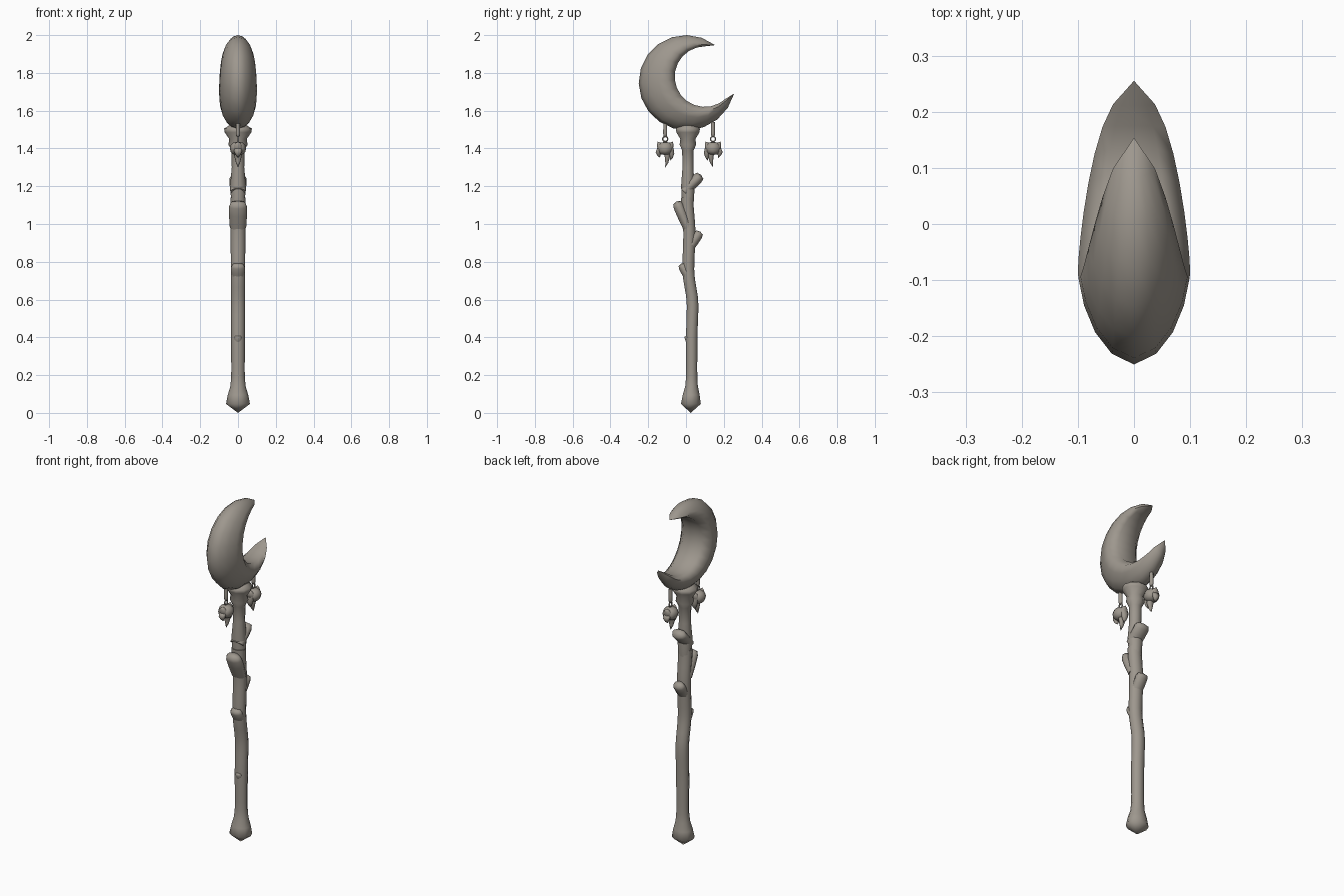
import bpy, bmesh, math
from mathutils import Vector

cube = bpy.data.objects.get("Cube")
if cube:
    bpy.data.objects.remove(cube, do_unlink=True)

stone_color = (.34, .31, .27, 1)
stone = bpy.data.materials.new("warm grey")
stone.use_nodes = True
stone.diffuse_color = stone_color
shader = stone.node_tree.nodes["Principled BSDF"]
shader.inputs["Base Color"].default_value = stone_color
shader.inputs["Roughness"].default_value = .8


def finish(obj):
    """Give the part its colour and smooth shading."""
    obj.data.materials.append(stone)
    bpy.ops.object.select_all(action='DESELECT')
    obj.select_set(True)
    bpy.context.view_layer.objects.active = obj
    bpy.ops.object.shade_smooth_by_angle(angle=math.radians(75))


def loft(name, rings):
    """Skin closed rings of points; collapsed rings become poles."""
    bm = bmesh.new()
    loops = [[bm.verts.new(point) for point in ring] for ring in rings]
    count = len(rings[0])
    for lower, upper in zip(loops, loops[1:]):
        for i in range(count):
            j = (i + 1) % count
            bm.faces.new((lower[i], lower[j], upper[j], upper[i]))
    for end in (loops[0], loops[-1]):
        if (end[0].co - end[count // 2].co).length > .001:
            bm.faces.new(end)
    bmesh.ops.remove_doubles(bm, verts=bm.verts, dist=.0002)
    bmesh.ops.recalc_face_normals(bm, faces=bm.faces)
    mesh = bpy.data.meshes.new(name)
    bm.to_mesh(mesh)
    bm.free()
    obj = bpy.data.objects.new(name, mesh)
    bpy.context.collection.objects.link(obj)
    finish(obj)


def tube(name, path, widen=1.0, sides=10, side=Vector((0, 1, 0))):
    """Loft round rings along rows of y, z, radius; widen stretches across x."""
    angles = [math.tau * i / sides for i in range(sides)]
    loft(name, [
        [Vector((widen * radius * math.cos(a), y, z)) + side * radius * math.sin(a)
         for a in angles]
        for y, z, radius in path])


# Shares of length and radius along a cut twig and along a pointed spike
blunt = [(0, .9), (.5, 1), (.8, 1), (.95, .8), (1, 0)]
spike = [(0, 1), (.4, .9), (.75, .5), (1, 0)]


def limb(name, start, end, radius, taper, bend=0.0, widen=1.3):
    """Short branch from start to end in the side plane, bowed by bend."""
    start, end = Vector((0, *start)), Vector((0, *end))
    along = (end - start).normalized()
    path = []
    for share, scale in taper:
        point = start.lerp(end, share)
        bow = bend * math.sin(math.pi * share)
        path.append((point.y + bow, point.z, radius * scale))
    tube(name, path, widen, side=Vector((0, along.z, -along.y)))


def polar(center, radius, degrees):
    """Point on a circle in the side plane."""
    a = math.radians(degrees)
    return Vector((0, center[0] + radius * math.cos(a), center[1] + radius * math.sin(a)))


def mix(start, end, share):
    return start + (end - start) * share


# Crescent head: two offset circles meeting at the horn tips,
# with a keeled cross-section that is widest near the inner rim
half = [(.1, .4), (.3, .7), (.55, .9), (.8, 1), (1, .6)]
section = [(0, 0)] + half + [(depth, -width) for depth, width in reversed(half)]
steps = 16
head_rings = []
for i in range(steps + 1):
    t = i / steps
    outer = polar((0, 1.75), .25 + .012 * t ** 4, mix(52, 347, t))
    inner = polar((.1, 1.78), .16, mix(73, 330, t))
    inner = inner.lerp(outer, abs(2 * t - 1) ** 30)
    half_width = .1 * math.sin(math.pi * t) ** .6
    head_rings.append([
        outer.lerp(inner, depth) + Vector((half_width * width, 0, 0))
        for depth, width in section])
loft("crescent_head", head_rings)

# Crooked lower shaft: evenly spaced sideways drift, with a flared foot
drift = [.025, .03, .03, .035, .012, .018, .006]
spacing = .19
parts = 4
shaft_path = [(drift[0], 0, 0)]
for i in range(1, parts * (len(drift) - 1) + 1):
    index, share = divmod(i / parts, 1)
    before = drift[int(index)]
    after = drift[min(int(index) + 1, len(drift) - 1)]
    ease = share * share * (3 - 2 * share)
    z = spacing * i / parts
    foot = .025 * math.exp(-((z - .05) / .07) ** 2)
    shaft_path.append((mix(before, after, ease), z, .03 + foot + .004 * z))
tube("lower_shaft", shaft_path, widen=1.15)

# Upper shaft with collars under the head, as height and radius
collars = [(1.08, .03), (1.2, .038), (1.3, .03), (1.39, .032), (1.42, .046),
           (1.45, .042), (1.485, .064), (1.505, .067), (1.53, .03)]
tube("upper_shaft", [(.01, z, radius) for z, radius in collars], widen=1.1)

# Cut twigs and knots
limb("front_twig", (.01, .98), (-.05, 1.12), .03, blunt, widen=1.6)
limb("back_twig", (-.01, 1.17), (.08, 1.26), .03, blunt, widen=1.5)
limb("back_knot", (.01, .86), (.075, .96), .027, blunt)
limb("front_knot", (.02, .7), (-.025, .79), .024, blunt, widen=1.5)
limb("small_knot", (.02, .36), (.003, .41), .015, blunt)

# Hanging tooth charms, mirrored front to back
for label, y, mirror in (("front", -.11, 1), ("back", .143, -1)):
    limb(label + "_charm_cord", (y, 1.54), (y, 1.46), .011, blunt, widen=1)
    bpy.ops.mesh.primitive_torus_add(
        major_segments=12, minor_segments=5, major_radius=.013, minor_radius=.004,
        location=(0, y, 1.45), rotation=(0, math.pi / 2, 0))
    ring = bpy.context.object
    ring.name = label + "_charm_ring"
    finish(ring)
    crown_path = []
    for i in range(7):
        a = math.pi * i / 6
        crown_path.append((y, 1.4 - .035 * math.cos(a), .043 * math.sin(a) ** .7))
    tube(label + "_tooth_crown", crown_path, sides=8)
    for side in (-1, 1):
        limb(label + "_tooth_cusp", (y + side * .02, 1.4), (y + side * .04, 1.436),
             .02, spike)
    # Roots: side offset, bow and tip height
    for offset, bend, low in ((-.027, -.01, 1.35), (0, .012, 1.3), (.028, .006, 1.335)):
        shift = y + mirror * offset
        limb(label + "_tooth_root", (shift, 1.4), (shift, low), .017, spike,
             bend=mirror * bend)
